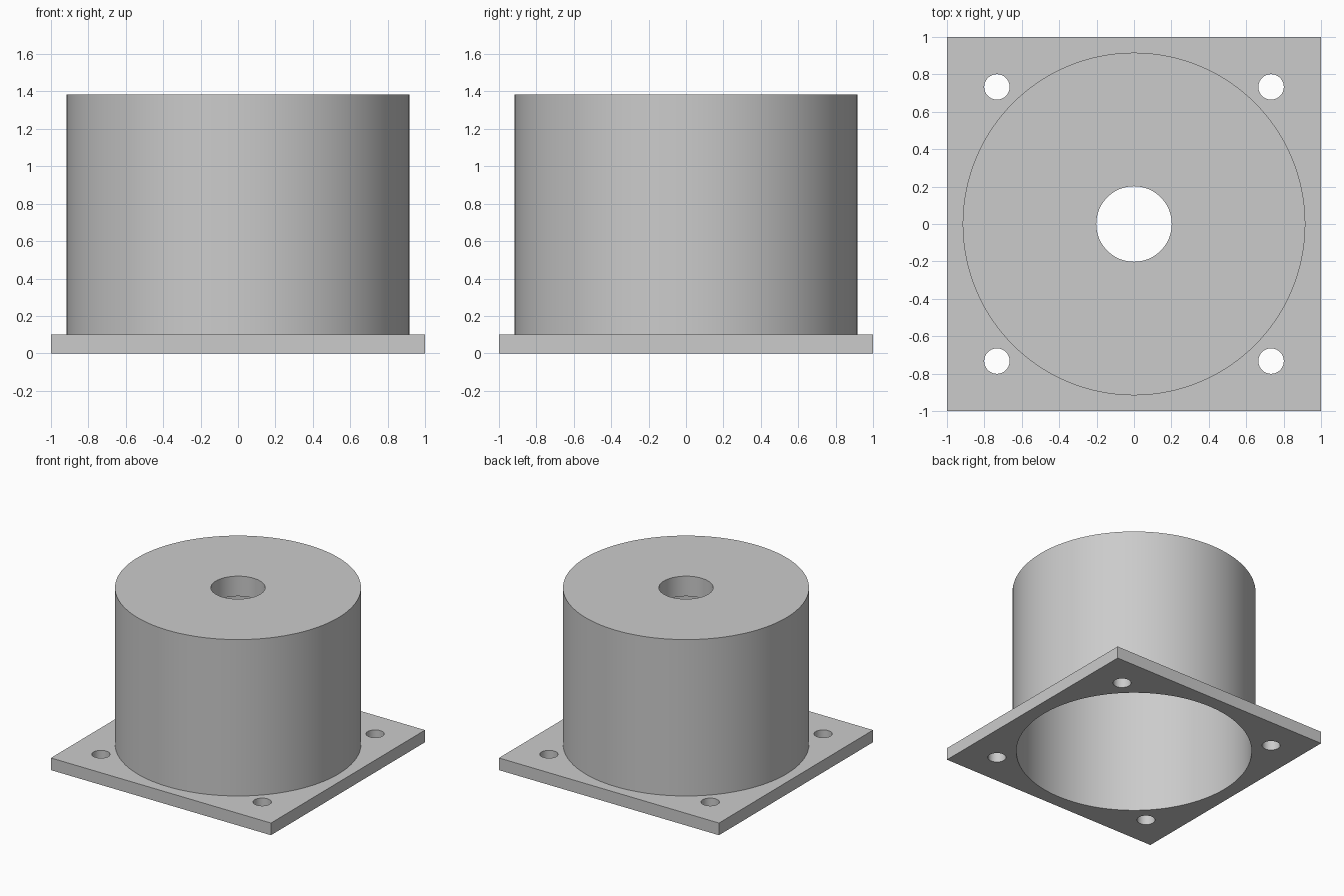
import bpy
import math

cube = bpy.data.objects.get("Cube")
if cube:
    bpy.data.objects.remove(cube, do_unlink=True)

grey = bpy.data.materials.new("light_grey")
grey.use_nodes = True
colour = (0.6, 0.6, 0.6, 1)
grey.diffuse_color = colour
grey.node_tree.nodes["Principled BSDF"].inputs["Base Color"].default_value = colour

PLATE_TOP, HEIGHT, ROOF = 0.10, 1.385, 0.165
OUTER, INNER, BORE = 0.916, 0.886, 0.202
HOLE, HOLE_POS = 0.068, 0.733


def cylinder(name, radius, low, high, x=0, y=0, sides=128):
    bpy.ops.mesh.primitive_cylinder_add(vertices=sides, radius=radius, depth=high - low,
                                        location=(x, y, (low + high) / 2))
    obj = bpy.context.object
    obj.name = name
    obj.data.materials.append(grey)
    return obj


def combine(target, other, operation):
    mod = target.modifiers.new(operation.lower(), "BOOLEAN")
    mod.operation = operation
    mod.solver = "EXACT"
    mod.object = other
    bpy.context.view_layer.objects.active = target
    bpy.ops.object.modifier_apply(modifier=mod.name)
    bpy.data.objects.remove(other, do_unlink=True)


# Square base flange
bpy.ops.mesh.primitive_cube_add(size=1, location=(0, 0, PLATE_TOP / 2))
housing = bpy.context.object
housing.name = "flanged_housing"
housing.scale = (2, 2, PLATE_TOP)
bpy.ops.object.transform_apply(location=True, rotation=False, scale=True)
housing.data.materials.append(grey)

# Round body, hollow from below, with a bore through the roof
combine(housing, cylinder("body", OUTER, PLATE_TOP / 2, HEIGHT), "UNION")
combine(housing, cylinder("cavity_cutter", INNER, -0.1, HEIGHT - ROOF), "DIFFERENCE")
combine(housing, cylinder("bore_cutter", BORE, HEIGHT - ROOF - 0.1, HEIGHT + 0.1, sides=64), "DIFFERENCE")

# Corner bolt holes
for x in (-HOLE_POS, HOLE_POS):
    for y in (-HOLE_POS, HOLE_POS):
        combine(housing, cylinder("bolt_cutter", HOLE, -0.1, PLATE_TOP + 0.1, x, y, 48), "DIFFERENCE")

bpy.ops.object.select_all(action="DESELECT")
housing.select_set(True)
bpy.context.view_layer.objects.active = housing
bpy.ops.object.shade_smooth_by_angle(angle=math.radians(30))
